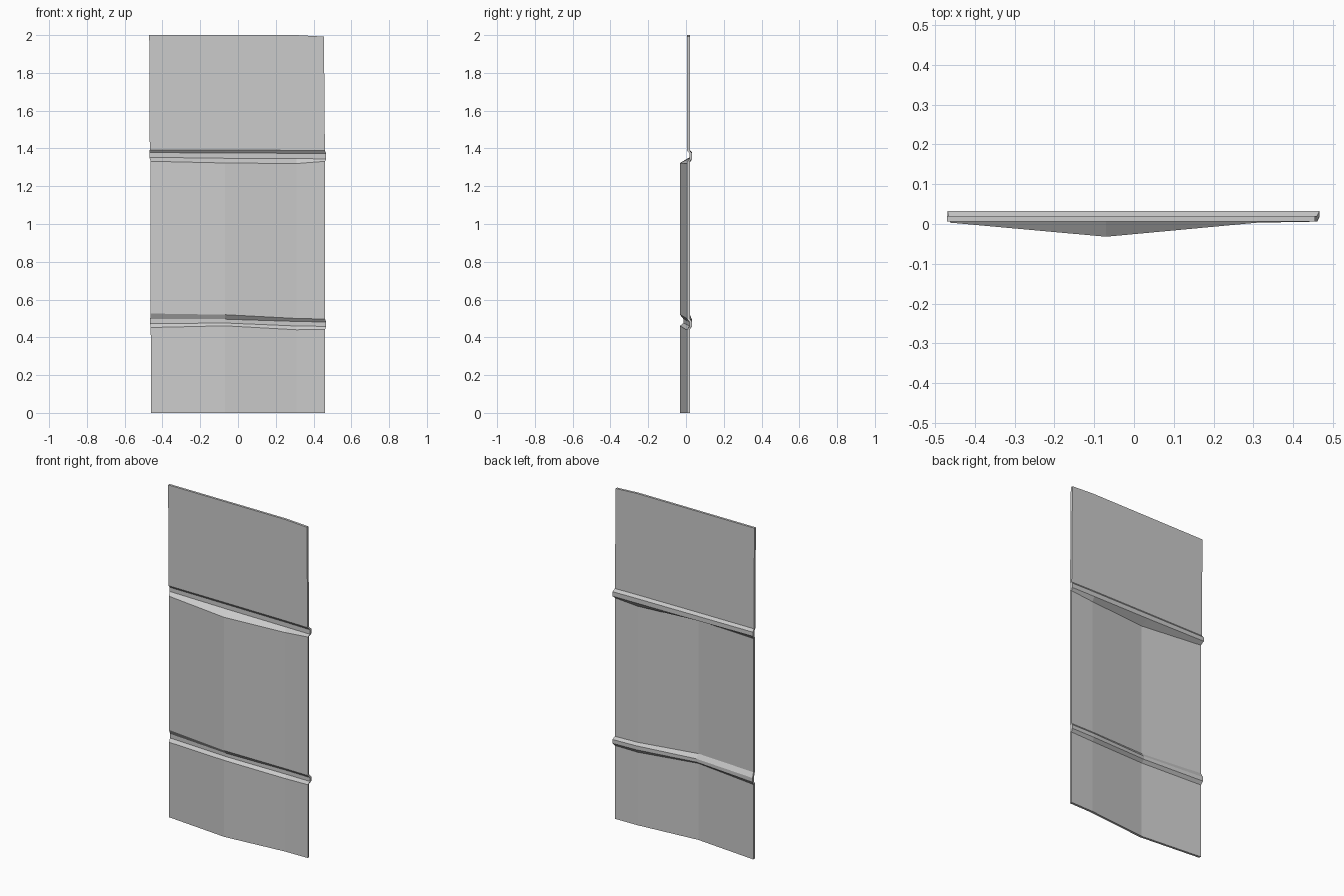
import bpy, bmesh

THICK = 0.014
FOLD = (0.07, 1.0, 0.07, 0.0)      # how far each column bends to the front

# Profile rows, top to bottom:
# left x, right x, base y, fold depth, then z at the four columns
ROWS = [
    (-0.470, 0.455, 0.006, 0.0,   2.000, 2.000, 2.000, 1.992),
    (-0.467, 0.460, 0.006, 0.0,   1.393, 1.392, 1.390, 1.388),
    (-0.469, 0.467, 0.019, 0.0,   1.378, 1.376, 1.374, 1.372),
    (-0.469, 0.467, 0.019, 0.0,   1.353, 1.348, 1.346, 1.345),
    (-0.462, 0.461, 0.006, 0.038, 1.332, 1.323, 1.320, 1.332),
    (-0.462, 0.461, 0.006, 0.038, 0.526, 0.520, 0.500, 0.497),
    (-0.465, 0.467, 0.019, 0.032, 0.497, 0.496, 0.484, 0.481),
    (-0.465, 0.467, 0.019, 0.032, 0.472, 0.476, 0.460, 0.458),
    (-0.462, 0.461, 0.006, 0.038, 0.452, 0.461, 0.440, 0.442),
    (-0.461, 0.461, 0.006, 0.038, 0.0, 0.0, 0.0, 0.0),
]

# Folded sheet with two pressed grooves
bm = bmesh.new()
grid = []
for left, right, base, fold, *zs in ROWS:
    xs = (left, -0.07, 0.31, right)
    grid.append([bm.verts.new((x, base - fold * f, z))
                 for x, f, z in zip(xs, FOLD, zs)])
for upper, lower in zip(grid, grid[1:]):
    for i in range(3):
        bm.faces.new((upper[i], lower[i], lower[i + 1], upper[i + 1]))

# Push the sheet straight back to give it thickness
front = list(bm.faces)
copy = bmesh.ops.extrude_face_region(bm, geom=front, use_keep_orig=True)
bmesh.ops.translate(bm, vec=(0, THICK, 0),
                    verts=[g for g in copy["geom"]
                           if isinstance(g, bmesh.types.BMVert)])
bmesh.ops.recalc_face_normals(bm, faces=bm.faces)

mesh = bpy.data.meshes.new("grooved_panel")
bm.to_mesh(mesh)
bm.free()
panel = bpy.data.objects.new("grooved_panel", mesh)
bpy.context.collection.objects.link(panel)
